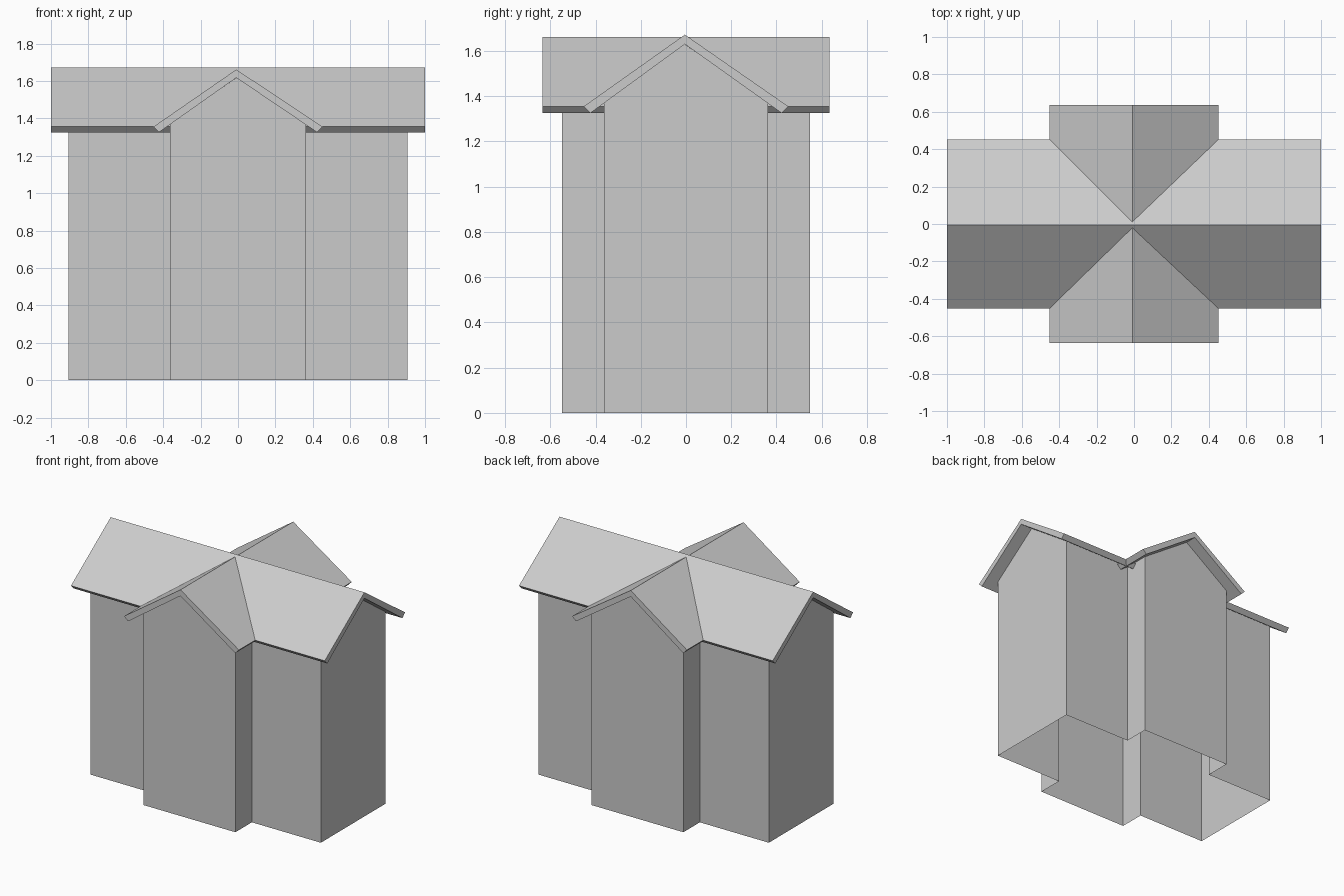
import bpy, bmesh
from mathutils import Vector

if "Cube" in bpy.data.objects:
    bpy.data.objects.remove(bpy.data.objects["Cube"])

grey = bpy.data.materials.new("light grey")
grey.diffuse_color = (0.6, 0.6, 0.6, 1)
grey.use_nodes = True
grey.node_tree.nodes["Principled BSDF"].inputs["Base Color"].default_value = grey.diffuse_color


def finish(name, bm):
    me = bpy.data.meshes.new(name)
    bm.to_mesh(me)
    bm.free()
    me.materials.append(grey)
    ob = bpy.data.objects.new(name, me)
    bpy.context.collection.objects.link(ob)
    return ob


# Walls: cross-shaped sheet, open underneath, with a gable on each arm
L, W, H = 0.907, 0.548, 1.37      # arm lengths in x and y, wall height
a = 0.363                         # half width of the arms
plan = [(L, -a), (L, a), (a, a), (a, W), (-a, W), (-a, a),
        (-L, a), (-L, -a), (-a, -a), (-a, -W), (a, -W), (a, -a)]
bm = bmesh.new()
low = [bm.verts.new((x, y, 0)) for x, y in plan]
high = [bm.verts.new((x, y, H)) for x, y in plan]
for i in range(12):
    j = (i + 1) % 12
    ring = [low[i], low[j], high[j]]
    if i % 3 == 0:                # end wall of an arm gets a gable peak
        mid = (high[i].co + high[j].co) / 2
        z = 1.63 if abs(mid.x) > abs(mid.y) else 1.617
        off = Vector((0, -0.006, 0)) if abs(mid.x) > abs(mid.y) else Vector((-0.008, 0, 0))
        ring.append(bm.verts.new(Vector((mid.x, mid.y, z)) + off))
    bm.faces.new(ring + [high[i]])
finish("walls", bm)


# Roofs: chevron profile extruded along the ridge
def roof(name, half, ridge, apex, inner, along_x):
    prof = [(-0.452, 1.355), (-0.423, 1.325), (ridge, inner),
            (0.423, 1.325), (0.452, 1.355), (ridge, apex)]
    bm = bmesh.new()
    ends = []
    for s in (-half, half):
        ends.append([bm.verts.new((s, p, z) if along_x else (p, s, z)) for p, z in prof])
    for i in range(6):
        j = (i + 1) % 6
        bm.faces.new((ends[0][i], ends[0][j], ends[1][j], ends[1][i]))
    for e in ends:                # two quads close each chevron end
        bm.faces.new((e[0], e[1], e[2], e[5]))
        bm.faces.new((e[5], e[2], e[3], e[4]))
    bmesh.ops.recalc_face_normals(bm, faces=bm.faces)
    finish(name, bm)


roof("main_roof", 1.0, -0.005, 1.672, 1.63, True)
roof("cross_roof", 0.635, -0.009, 1.661, 1.617, False)
